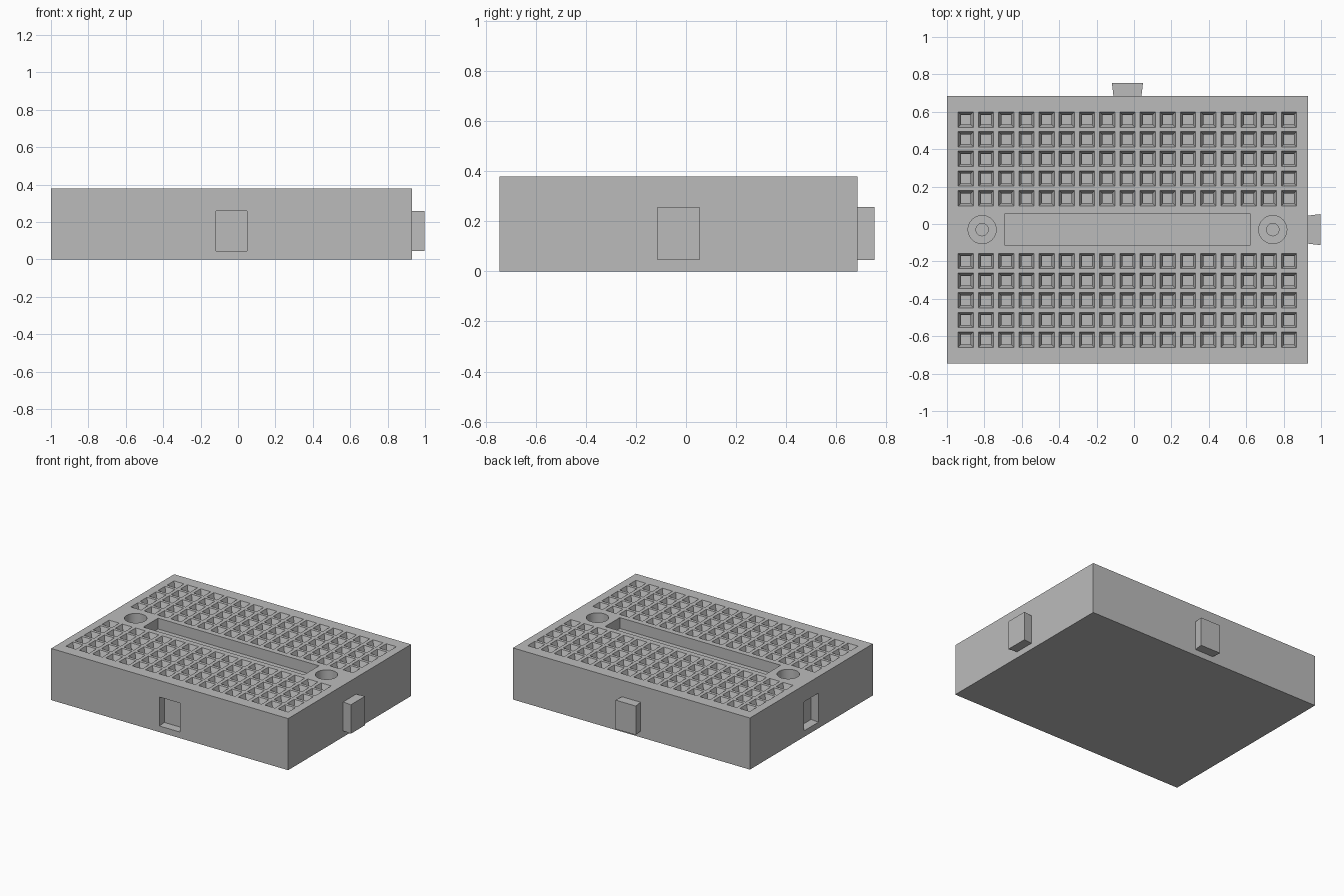
import bpy, bmesh, math
from mathutils import Matrix, Vector

cube = bpy.data.objects.get("Cube")
if cube:
    bpy.data.objects.remove(cube, do_unlink=True)

CX, CY, TOP = -0.035, -0.03, 0.38      # centre and height of the block
HX, HY = 0.965, 0.715                  # half width and half depth

grey = bpy.data.materials.new("light_grey")
grey.use_nodes = True
colour = (0.5, 0.5, 0.5, 1)
grey.diffuse_color = colour
grey.node_tree.nodes["Principled BSDF"].inputs["Base Color"].default_value = colour


def new_object(name, bm):
    bmesh.ops.recalc_face_normals(bm, faces=bm.faces)
    mesh = bpy.data.meshes.new(name)
    bm.to_mesh(mesh)
    bm.free()
    mesh.materials.append(grey)
    obj = bpy.data.objects.new(name, mesh)
    bpy.context.collection.objects.link(obj)
    return obj


def loft(bm, rings):
    """Closed solid through equally long rings of points."""
    loops = [[bm.verts.new(p) for p in ring] for ring in rings]
    n = len(loops[0])
    for a, b in zip(loops, loops[1:]):
        for i in range(n):
            j = (i + 1) % n
            bm.faces.new((a[i], a[j], b[j], b[i]))
    bm.faces.new(loops[0])
    bm.faces.new(loops[-1])


def rect(x, y, hx, hy, z):
    return [(x + sx * hx, y + sy * hy, z) for sx, sy in ((-1, -1), (1, -1), (1, 1), (-1, 1))]


def circle(x, y, r, z, n=48):
    return [(x + r * math.cos(math.tau * i / n), y + r * math.sin(math.tau * i / n), z)
            for i in range(n)]


def dovetail(bm, side, sections):
    """Tapered block on one side; sections are (outward offset, half width)."""
    turn = Matrix.Rotation(side, 4, "Z")
    reach = HX if abs(math.cos(side)) > 0.5 else HY
    rings = []
    for out, half in sections:
        ring = [(reach + out, -half, 0.045), (reach + out, half, 0.045),
                (reach + out, half, 0.258), (reach + out, -half, 0.258)]
        rings.append([Vector((CX, CY, 0)) + turn @ Vector(p) for p in ring])
    loft(bm, rings)


# Block
bm = bmesh.new()
loft(bm, [rect(CX, CY, HX, HY, z) for z in (0, TOP)])
body = new_object("board_body", bm)

# Cutter: funnel sockets in two banks of five rows
bm = bmesh.new()
for col in range(17):
    for row in range(5):
        for s in (-1, 1):
            x = CX + (col - 8) * 0.108
            y = CY + s * (0.168 + row * 0.105)
            loft(bm, [rect(x, y, h, h, TOP + z) for h, z in
                      ((0.041, 0.02), (0.041, 0), (0.026, -0.04), (0.026, -0.1))])

# Cutter: central trough and the two stepped screw holes
loft(bm, [rect(CX, CY, 0.655, 0.086, z) for z in (TOP + 0.02, TOP - 0.08)])
for s in (-1, 1):
    x = CX + s * 0.777
    loft(bm, [circle(x, CY, r, z) for r, z in
              ((0.075, TOP + 0.02), (0.075, 0.2), (0.033, 0.2), (0.033, 0.04))])

# Cutter: dovetail slots on the front and the right
for side in (-math.pi / 2, math.pi):
    dovetail(bm, side, ((0.02, 0.083), (0, 0.083), (-0.065, 0.089)))
cutter = new_object("cutter", bm)
cutter.hide_render = True

cut = body.modifiers.new("cut", "BOOLEAN")
cut.operation, cut.solver, cut.object = "DIFFERENCE", "EXACT", cutter
bpy.context.view_layer.update()
body_eval = body.evaluated_get(bpy.context.evaluated_depsgraph_get())
cut_mesh = bpy.data.meshes.new_from_object(body_eval)
body.modifiers.clear()
body.data = cut_mesh
bpy.data.objects.remove(cutter, do_unlink=True)

# Dovetail tabs on the back and the left
for name, side in (("back_tab", math.pi / 2), ("left_tab", 0)):
    bm = bmesh.new()
    dovetail(bm, side, ((0, 0.075), (0.068, 0.083)))
    new_object(name, bm)

# Smooth round walls, sharp edges elsewhere
bpy.ops.object.select_all(action="DESELECT")
body.select_set(True)
bpy.context.view_layer.objects.active = body
bpy.ops.object.shade_smooth_by_angle(angle=math.radians(20))
